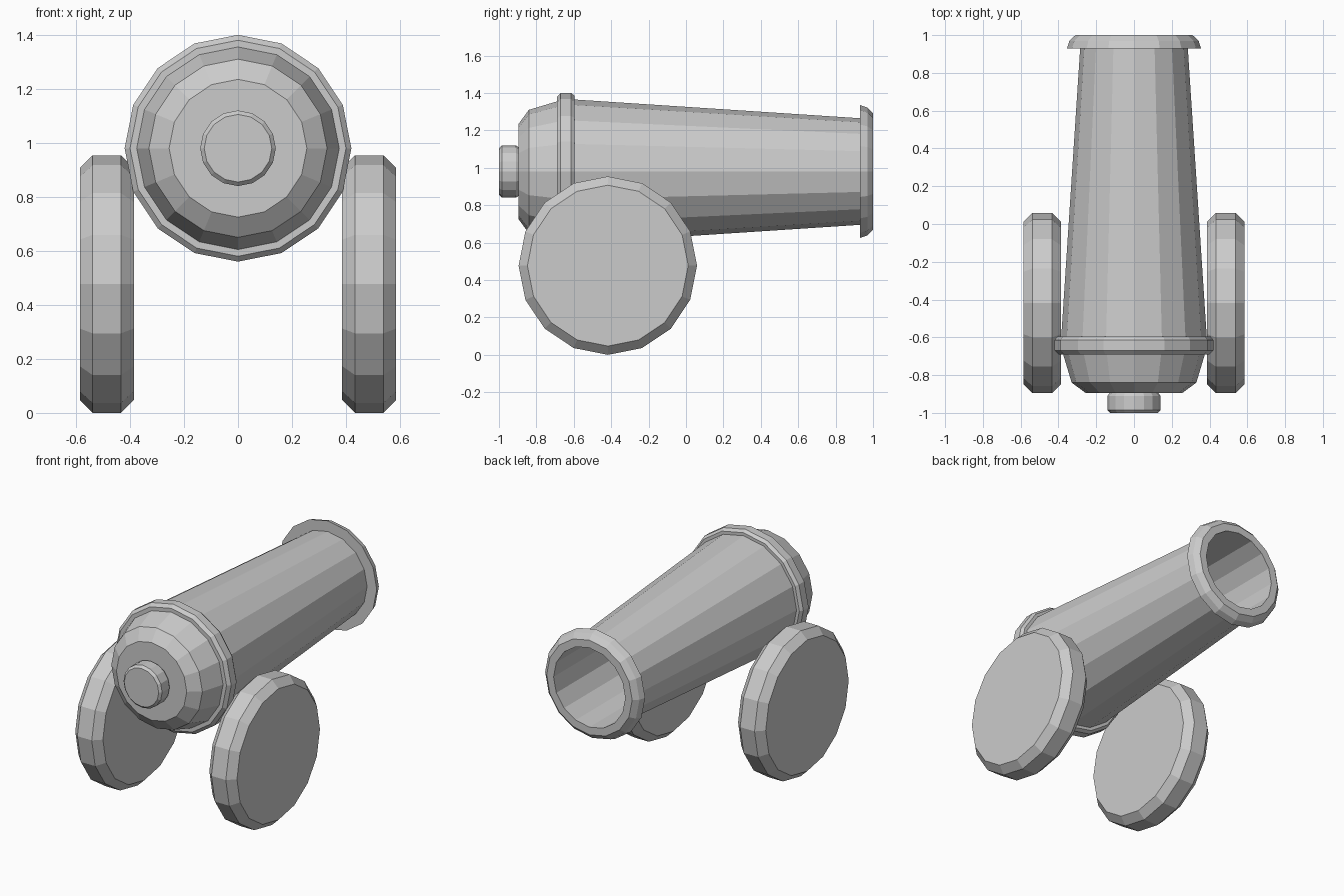
import bpy, bmesh
from math import sin, cos, tau

if "Cube" in bpy.data.objects:
    bpy.data.objects.remove(bpy.data.objects["Cube"])

SIDES = 16


def lathe(name, profile, axis, centre):
    """Spin (position, radius) pairs about the x or y axis and cap both ends."""
    bm = bmesh.new()
    rings = []
    for p, r in profile:
        ring = []
        for i in range(SIDES):
            a = tau * i / SIDES
            u, v = r * cos(a), r * sin(a)
            co = (p, u, v) if axis == 'X' else (u, p, v)
            ring.append(bm.verts.new([c + d for c, d in zip(co, centre)]))
        rings.append(ring)
    for a, b in zip(rings, rings[1:]):
        for i in range(SIDES):
            j = (i + 1) % SIDES
            bm.faces.new((a[i], a[j], b[j], b[i]))
    bm.faces.new(rings[0])
    bm.faces.new(rings[-1])
    bmesh.ops.recalc_face_normals(bm, faces=bm.faces)
    mesh = bpy.data.meshes.new(name)
    bm.to_mesh(mesh)
    bm.free()
    obj = bpy.data.objects.new(name, mesh)
    bpy.context.collection.objects.link(obj)
    return obj


# Barrel: knob, rounded breech, band, taper, muzzle lip and hollow bore
barrel_profile = [
    (-1.0, 0.125), (-0.985, 0.14), (-0.91, 0.14), (-0.895, 0.13),
    (-0.895, 0.255), (-0.84, 0.33), (-0.69, 0.375),
    (-0.69, 0.40), (-0.67, 0.42), (-0.615, 0.42), (-0.595, 0.405),
    (-0.595, 0.385), (0.93, 0.285),
    (0.93, 0.355), (0.97, 0.342), (1.0, 0.31),
    (1.0, 0.26), (-0.55, 0.26),
]
lathe("barrel", barrel_profile, 'Y', (0, 0, 0.98))

# Solid wheels with chamfered rims
wheel_profile = [(-0.1, 0.43), (-0.052, 0.477), (0.052, 0.477), (0.1, 0.43)]
for side, x in (("left", -0.486), ("right", 0.486)):
    lathe(side + "_wheel", wheel_profile, 'X', (x, -0.418, 0.477))
